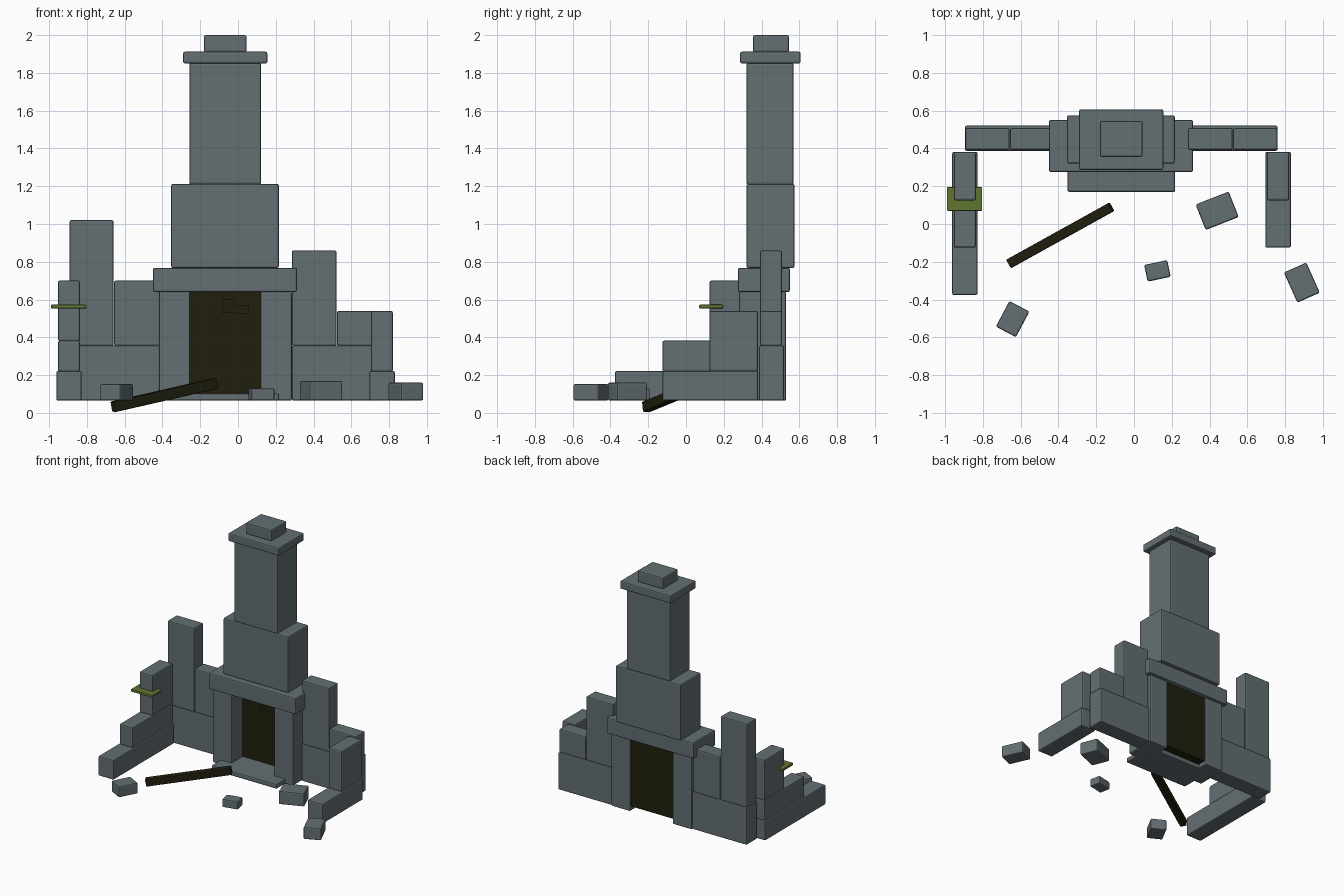
import bpy, math
from mathutils import Euler


def mat(name, rgb):
    m = bpy.data.materials.new(name)
    m.diffuse_color = (*rgb, 1)
    return m


STONE = mat("grey stone", (0.125, 0.158, 0.17))
CHAR = mat("charred wood", (0.0150, 0.0135, 0.0045))
MOSS = mat("moss green", (0.12, 0.18, 0.028))


def block(name, center, size, material=STONE, rot=(0, 0, 0), bevel=0.009):
    bpy.ops.mesh.primitive_cube_add(size=1, location=center)
    o = bpy.context.object
    o.name = name
    o.scale = size
    bpy.ops.object.transform_apply(location=False, rotation=False, scale=True)
    o.rotation_euler = Euler([math.radians(a) for a in rot])
    o.data.materials.append(material)
    if bevel:
        b = o.modifiers.new("worn edges", 'BEVEL')
        b.width = bevel
        b.segments = 2
    return o


def box(name, x, y, z, material=STONE, bevel=0.009):
    spans = (x, y, z)
    return block(name, [(a + b) / 2 for a, b in spans],
                 [b - a for a, b in spans], material, bevel=bevel)


G = 0.065  # underside of the masonry

# fireplace
box("left_jamb", (-0.418, -0.253), (0.28, 0.53), (G, 0.642))
box("right_jamb", (0.12, 0.285), (0.28, 0.53), (G, 0.642))
box("lintel", (-0.45, 0.312), (0.275, 0.55), (0.64, 0.768))
box("hearth_slab", (-0.352, 0.218), (0.17, 0.45), (G, 0.103))
box("fire_back", (-0.257, 0.124), (0.42, 0.515), (0.10, 0.645), CHAR, 0)
box("pot_hook_plate", (-0.085, -0.02), (0.405, 0.425), (0.53, 0.60), CHAR, 0)
box("pot_hook_arm", (-0.02, 0.055), (0.405, 0.425), (0.525, 0.57), CHAR, 0)

# chimney stack
box("chimney_base", (-0.354, 0.216), (0.32, 0.575), (0.767, 1.212))
box("chimney_shaft", (-0.258, 0.122), (0.32, 0.57), (1.21, 1.852))
box("chimney_cap", (-0.29, 0.155), (0.287, 0.607), (1.85, 1.912))
box("chimney_top", (-0.18, 0.045), (0.355, 0.545), (1.91, 2.0))

# ruined back wall
BY = (0.387, 0.52)
TY = (0.392, 0.508)
box("back_wall_left_low", (-0.895, -0.415), BY, (G, 0.357))
box("back_wall_left_tall", (-0.892, -0.658), TY, (0.355, 1.02))
box("back_wall_left_mid", (-0.656, -0.415), TY, (0.355, 0.70))
box("back_wall_right_low", (0.285, 0.76), BY, (G, 0.357))
box("back_wall_right_tall", (0.285, 0.522), TY, (0.355, 0.86))
box("back_wall_right_mid", (0.524, 0.758), TY, (0.355, 0.54))

# stepped side walls
box("left_wall_low", (-0.962, -0.828), (-0.376, 0.382), (G, 0.222))
box("left_wall_mid", (-0.953, -0.837), (-0.125, 0.38), (0.22, 0.382))
box("left_wall_top", (-0.953, -0.837), (0.125, 0.38), (0.38, 0.70))
box("right_wall_low", (0.695, 0.83), (-0.125, 0.382), (G, 0.222))
box("right_wall_top", (0.704, 0.82), (0.125, 0.38), (0.22, 0.54))

# moss ledge
box("moss_patch", (-0.99, -0.803), (0.07, 0.195), (0.553, 0.573), MOSS, 0.005)

# fallen beam
block("fallen_beam", (-0.39, -0.06, 0.094), (0.63, 0.052, 0.056), CHAR,
      (0, -11.3, 29), 0.006)

# rubble: x, y, width, depth, top, turn
for i, (x, y, w, d, top, a) in enumerate([
        (0.44, 0.07, 0.188, 0.145, 0.17, 21.5),
        (0.124, -0.248, 0.125, 0.09, 0.13, 12),
        (0.888, -0.31, 0.13, 0.175, 0.16, 24),
        (-0.642, -0.503, 0.12, 0.153, 0.153, -28)]):
    block(f"rubble_{i + 1}", (x, y, (G + top) / 2), (w, d, top - G), rot=(0, 0, a))
